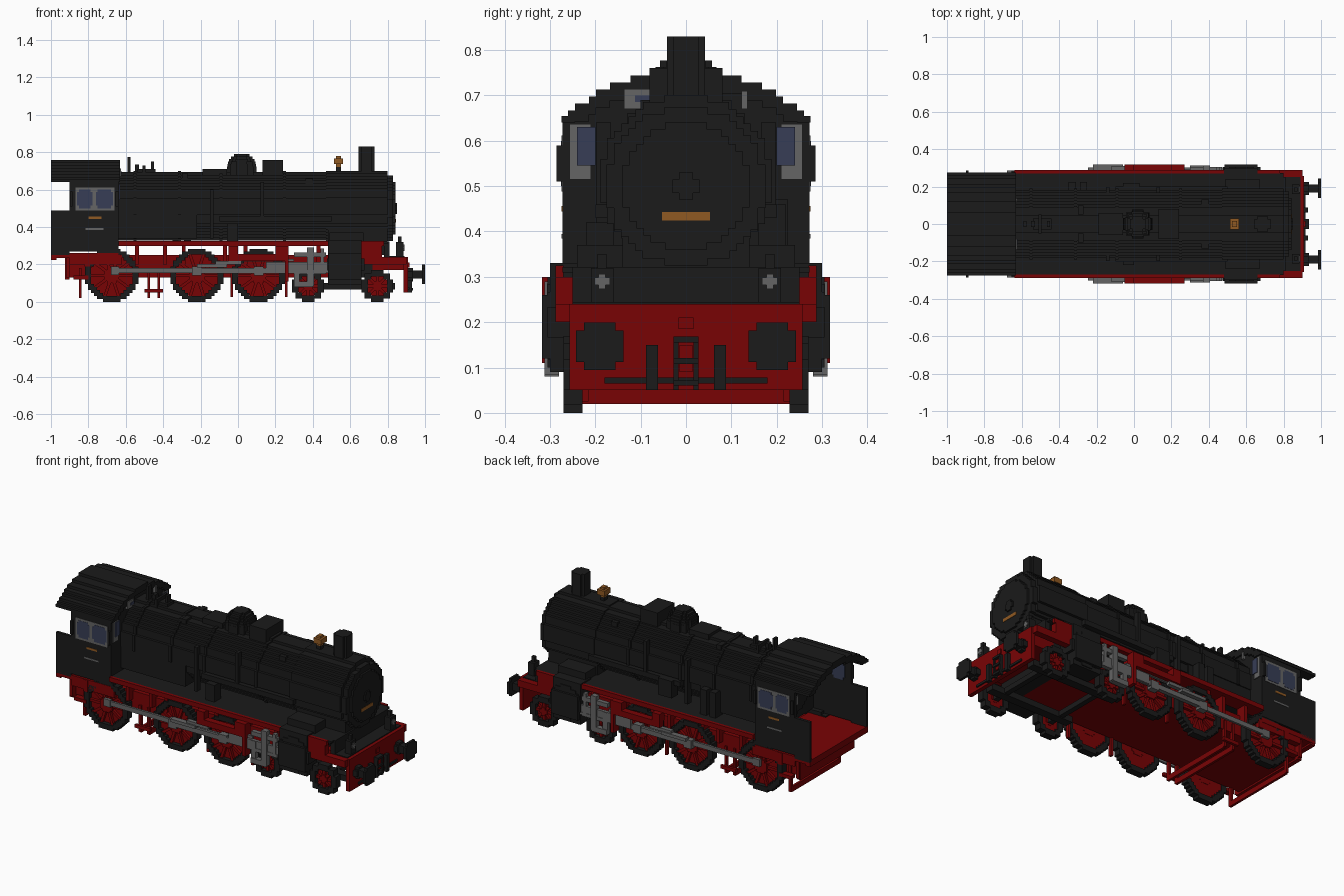
import bpy, bmesh
from math import sqrt, pi, floor
from mathutils import Matrix, Vector

cube = bpy.data.objects.get("Cube")
if cube:
    bpy.data.objects.remove(cube, do_unlink=True)

STEP = 0.0155      # size of one building block
FLIP = Matrix.Diagonal((1, -1, 1, 1))


def material(name, colour):
    mat = bpy.data.materials.new(name)
    mat.use_nodes = True
    mat.diffuse_color = (*colour, 1)
    mat.node_tree.nodes["Principled BSDF"].inputs["Base Color"].default_value = (*colour, 1)
    return mat


BLACK = material("soot black", (.0105, .0105, .0105))
RED = material("chassis red", (.19, .001, .0015))
GREY = material("steel grey", (.13, .13, .13))
GLASS = material("window blue", (.038, .047, .092))
BRASS = material("brass", (.28, .1, .016))


def box(x0, x1, y0, y1, z0, z1):
    """Unit cube matrix filling the given extents."""
    centre = Vector((x0 + x1, y0 + y1, z0 + z1)) / 2
    return Matrix.Translation(centre) @ Matrix.Diagonal((x1 - x0, y1 - y0, z1 - z0, 1))


def mid(x0, x1, half, z0, z1):
    """Box centred across the width."""
    return box(x0, x1, -half, half, z0, z1)


def part(name, mat, boxes, mirror=False):
    """One object from a list of boxes, optionally repeated on the other side."""
    bm = bmesh.new()
    for m in boxes:
        bmesh.ops.create_cube(bm, size=1, matrix=m)
        if mirror:
            bmesh.ops.create_cube(bm, size=1, matrix=FLIP @ m)
    bmesh.ops.recalc_face_normals(bm, faces=bm.faces)
    mesh = bpy.data.meshes.new(name)
    bm.to_mesh(mesh)
    bm.free()
    mesh.materials.append(mat)
    obj = bpy.data.objects.new(name, mesh)
    bpy.context.collection.objects.link(obj)


def disc(axis, start, end, centre, r, hole=0):
    """Stepped disc or ring: rows of boxes across the given axis."""
    n = max(1, round(r / STEP))
    s = r / n
    rows = []
    for i in range(-n, n):
        h = (i + .5) * s
        w = round(sqrt(r * r - h * h) / s) * s
        gap = round(sqrt(max(0, hole * hole - h * h)) / s) * s
        spans = [(-w, -gap), (gap, w)] if gap else [(-w, w)]
        for a, b in spans:
            u, v = centre[0], centre[1] + i * s
            if axis == "x":
                rows.append(box(start, end, u + a, u + b, v, v + s))
            elif axis == "y":
                rows.append(box(u + a, u + b, start, end, v, v + s))
            else:
                rows.append(box(u + a, u + b, v, v + s, start, end))
    return rows


def arch(half, z_at):
    """Stepped columns across the width with their arched top height."""
    n = round(half / STEP)
    s = half / n
    for i in range(n):
        top = z_at((i + .4) * s)
        yield i * s, (i + 1) * s, floor(top / STEP + .1) * STEP


# Boiler, smokebox and bands
AXIS = (0, .511)
DOOR = (0, .5)
part("boiler", BLACK, disc("x", -.64, .5, AXIS, .183))
part("smokebox", BLACK, disc("x", .48, .8, AXIS, .19) + disc("x", .8, .83, DOOR, .175))
part("smokebox_door", BLACK, disc("x", .83, .842, DOOR, .14) + disc("x", .842, .85, DOOR, .03))
bands = []
for x in (-.56, -.32, -.1, .24, .47):
    bands += disc("x", x, x + .016, AXIS, .19, .16)
part("boiler_bands", BLACK, bands)
part("number_plate", BRASS, [mid(.838, .844, .053, .424, .443)])
part("firebox", BLACK, [mid(-.64, -.22, .178, .338, .5)])
part("smokebox_saddle", BLACK, [mid(.48, .8, .14, .25, .42)])

# Fittings along the top
part("chimney", BLACK, disc("z", .66, .83, (.687, 0), .042))
dome = []
for k in range(6):
    dome += disc("z", .66 if k == 0 else .71 + k * .0133, .7233 + k * .0133, (.02, 0),
                 sqrt(.078 ** 2 - (k * .0133) ** 2))
part("steam_dome", BLACK, dome)
part("sand_box", BLACK, [mid(.13, .24, .08, .66, .76)])
part("feed_dome", BLACK, [mid(-.19, -.06, .06, .67, .71)])
part("bell", BRASS, [mid(.525, .55, .015, .722, .78), mid(.513, .562, .03, .737, .767)])
part("bell_stand", BLACK, [mid(.525, .55, .015, .67, .722)])
part("whistles", BLACK, [mid(-.59, -.575, .015, .66, .775), mid(-.55, -.53, .015, .66, .735),
                         mid(-.54, -.44, .03, .66, .71), mid(-.51, -.495, .05, .68, .73),
                         mid(-.465, -.45, .015, .68, .75)])
part("top_valves", BLACK, [box(-.3, -.27, .05, .1, .65, .69), box(.36, .4, .1, .13, .62, .66)], True)

# Pipes and tanks on the boiler flanks
part("side_pipes", BLACK, [box(-.1, .5, .17, .2, .43, .46), box(-.15, -.13, .165, .198, .34, .6),
                           box(.12, .14, .165, .198, .46, .64)], True)
part("left_pumps", BLACK, [box(-.35, -.31, .16, .225, .32, .47), box(-.29, -.25, .16, .225, .32, .47),
                           box(-.06, .03, .16, .22, .36, .46)])
part("right_pump", BLACK, [box(-.06, 0, -.22, -.16, .32, .42)])
part("steam_chests", BLACK, [box(.49, .67, .13, .24, .32, .37)], True)

# Cab with open rear
roof_z = lambda y: .376 + sqrt(.386 ** 2 - y * y)
part("cab_roof", BLACK, [box(-1, -.63, a, b, max(top - .04, .64), max(top, .655))
                         for a, b, top in arch(.275, roof_z)], True)
part("cab_front_wall", BLACK, [box(-.655, -.64, a, b, .28, top - .01)
                               for a, b, top in arch(.272, roof_z)], True)
part("cab_sides", BLACK, [box(-.9, -.64, .255, .272, .27, .65), box(-1, -.9, .255, .272, .25, .49)], True)
part("cab_handles", BLACK, [box(x, x + .014, .27, .285, .51, .59) for x in (-.898, -.654)], True)
part("cab_floor", RED, [mid(-1, -.64, .272, .235, .262), mid(-.92, -.62, .2, .13, .24)])
part("backhead", BLACK, disc("x", -.7, -.64, AXIS, .17))
part("fire_door", GREY, [mid(-.708, -.7, .04, .4, .45)])
panes = []
for a, b in ((-.86, -.778), (-.76, -.668)):
    panes += [box(a + .01, b - .01, .27, .2755, .5, .6), box(a, b, .27, .2755, .515, .587)]
part("window_frames", GREY, [box(-.87, -.66, .27, .274, .488, .612)], True)
part("window_panes", GLASS, panes, True)
part("inner_panes", GLASS, [Matrix.Translation((0, -.019, 0)) @ pane for pane in panes], True)
part("front_window_frames", GREY, [box(-.64, -.635, .21, .257, .515, .637)], True)
part("front_window_panes", GLASS, [box(-.637, -.631, .2, .24, .545, .63)], True)
part("cab_plates", BRASS, [box(-.8, -.73, .27, .274, .444, .456)], True)
part("cab_grab_rails", GREY, [box(-.815, -.72, .27, .274, .385, .394)], True)
part("roof_vents", GREY, [box(-.64, -.625, -.137, -.08, .67, .714), box(-.64, -.625, .122, .136, .67, .71)])
part("vent_pane", GLASS, [box(-.63, -.622, -.112, -.08, .685, .7)])

# Running boards: black deck on red plates with a red rim
part("running_deck", BLACK, [mid(-.64, .8, .272, .31, .322), mid(.8, .89, .25, .235, .245)])
part("deck_plates", RED, [box(-.64, .48, .2, .275, .3, .31)], True)
part("deck_rim", RED, [box(-.64, .78, .27, .288, .298, .325), box(.66, .77, .25, .288, .2, .3),
                       box(.77, .9, .25, .288, .2, .24)], True)
part("front_slope", BLACK, [mid(.78, .81, .25, .24, .322)])
part("deck_brackets", RED, [box(x, x + .02, .2, .26, .2, .31)
                            for x in (-.55, -.4, -.3, -.08, .03, .22, .42)], True)

# Frame under the boiler
part("main_frame", RED, [mid(-.92, .6, .225, .13, .25), mid(.72, .89, .21, .17, .235)])
part("front_frame", BLACK, [mid(.6, .72, .21, .13, .25)])
part("rear_beam", RED, [mid(-.925, -.9, .25, .12, .24), mid(-1, -.97, .27, .225, .255)])
part("bogie_bars", BLACK, [box(.3, .84, .14, .19, .065, .1)], True)
part("brake_beams", RED, [mid(x, x + .014, .228, .02, .05) for x in (-.85, -.485, -.43)])
part("brake_hangers", RED, [box(x, x + .014, .215, .235, .025, .18) for x in (-.85, -.485, -.43, -.04, .25)]
     + [box(-.92, -.9, .24, .26, .13, .24), box(-.5, -.4, .235, .25, .05, .07),
        box(-.82, -.79, .25, .275, .19, .26)], True)
part("cab_steps", RED, [box(-.9, -.62, .235, .27, .2, .25), box(-.88, -.8, .24, .275, .12, .14)], True)

# Wheels: black tyre, red plate, spokes and hub
for label, x, r, spokes in (("rear_driver", -.675, .142, 10), ("middle_driver", -.22, .142, 10),
                            ("front_driver", .11, .142, 10), ("rear_bogie", .375, .085, 8),
                            ("front_bogie", .745, .085, 8)):
    part(label + "_tyres", BLACK, disc("y", .228, .27, (x, r), r, r - .03), True)
    web = disc("y", .232, .268, (x, r), r * .28) + disc("y", .234, .246, (x, r), r - .02)
    for k in range(spokes // 2):
        turn = Matrix.Translation((x, 0, r)) @ Matrix.Rotation(k * 2 * pi / spokes, 4, "Y")
        web.append(turn @ box(.022 - r, r - .022, .237, .262, -.008, .008))
    part(label + "_spokes", RED, web, True)
part("bogie_axles", BLACK, [mid(x - .015, x + .015, .23, .07, .1) for x in (.375, .745)])

# Cylinders, rods and valve gear
part("cylinders", BLACK, disc("y", .2, .305, (.575, .2), .1) +
     [box(.485, .66, .2, .318, .12, .26), box(.48, .66, .2, .3, .09, .33)], True)
part("coupling_rods", GREY, [box(-.66, .13, .272, .285, .155, .182)], True)
part("main_rods", GREY, [box(-.24, .34, .285, .3, .152, .18), box(.15, .48, .285, .303, .155, .212)], True)
part("crank_pins", GREY, [box(x - .025, x + .025, .268, .302, .14, .19) for x in (-.22, .11)]
     + [box(-.68, -.635, .268, .286, .145, .188)], True)
part("crossheads", GREY, [box(.3, .33, .28, .306, .085, .21), box(.3, .4, .28, .312, .08, .11),
                          box(.37, .405, .28, .312, .085, .29), box(.3, .47, .28, .306, .24, .265),
                          box(.3, .47, .28, .306, .15, .17), box(.44, .46, .28, .306, .15, .285)], True)
part("valve_links", GREY, [box(-.22, -.06, .285, .318, .185, .203), box(-.12, .02, .285, .31, .2, .218),
                           box(-.02, .3, .28, .295, .215, .23)], True)
part("link_brackets", RED, [box(-.05, .26, .28, .318, .22, .255), box(-.05, 0, .27, .318, .25, .3),
                            box(.2, .27, .27, .318, .25, .3), box(.25, .27, .27, .318, .11, .26)], True)

# Front beam, buffers, lamps and coupling
part("buffer_beam", RED, [mid(.885, .91, .257, .05, .24)])
part("beam_bar", BLACK, [mid(.91, .918, .18, .065, .078)])
part("buffers", BLACK, disc("x", .985, 1, (.19, .147), .052)
     + disc("x", .905, .99, (.19, .147), .022) + disc("x", .905, .935, (.19, .147), .034), True)
part("coupling", BLACK, [box(.91, .93, .016, .028, .05, .168)], True)
part("coupling_links", BLACK, [mid(.91, .935, .028, z, z + .013) for z in (.06, .108, .155)])
part("coupling_hook", RED, [mid(.91, .925, .014, .09, .15), mid(.91, .916, .016, .185, .21)])
part("brake_hoses", BLACK, [box(.91, .93, .062, .088, .05, .15)], True)
part("lamps", BLACK, [box(.845, .885, .16, .21, .245, .32), box(.855, .875, .175, .195, .32, .35)], True)
part("lamp_lenses", GREY, [box(.885, .89, .168, .202, .282, .298), box(.885, .889, .177, .193, .273, .306)], True)
